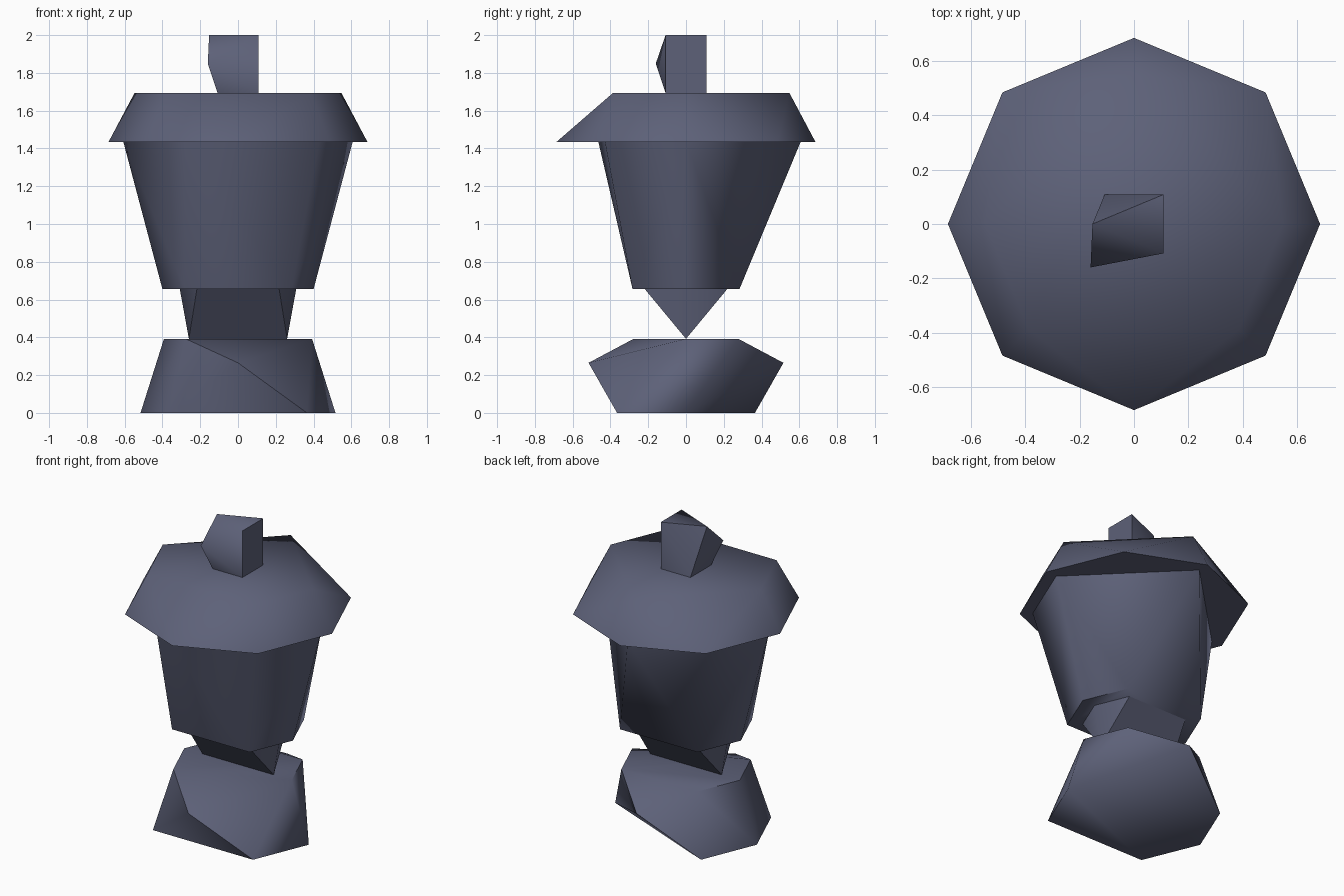
import bpy, bmesh, math

cube = bpy.data.objects.get("Cube")
if cube:
    bpy.data.objects.remove(cube, do_unlink=True)

# One slate blue colour for everything
slate = bpy.data.materials.new("slate_blue")
slate.use_nodes = True
colour = (0.11, 0.12, 0.19, 1)
slate.diffuse_color = colour
slate.node_tree.nodes["Principled BSDF"].inputs["Base Color"].default_value = colour

ALL = range(0, 360, 45)


def ring(radius, z, angles=ALL):
    """Chosen corners of an octagon at height z."""
    return [(radius * math.cos(math.radians(a)), radius * math.sin(math.radians(a)), z)
            for a in angles]


def faceted_part(name, points, smooth_angle):
    """Low-poly solid stretched over the given corners."""
    bm = bmesh.new()
    for p in points:
        bm.verts.new(p)
    bmesh.ops.convex_hull(bm, input=bm.verts[:])
    loose = [v for v in bm.verts if not v.link_faces]
    bmesh.ops.delete(bm, geom=loose, context='VERTS')
    bmesh.ops.dissolve_limit(bm, angle_limit=math.radians(0.5),
                             verts=bm.verts[:], edges=bm.edges[:])
    bmesh.ops.recalc_face_normals(bm, faces=bm.faces[:])
    mesh = bpy.data.meshes.new(name)
    bm.to_mesh(mesh)
    bm.free()
    mesh.materials.append(slate)
    obj = bpy.data.objects.new(name, mesh)
    bpy.context.collection.objects.link(obj)
    bpy.ops.object.select_all(action='DESELECT')
    obj.select_set(True)
    bpy.context.view_layer.objects.active = obj
    bpy.ops.object.shade_smooth_by_angle(angle=math.radians(smooth_angle))
    return obj


# Chipped foot with a peak at front and back
faceted_part("base",
             ring(0.516, 0, (0, 135, 180, 225, 315))
             + ring(0.516, 0.265, (90, 270))
             + ring(0.392, 0.392, (0, 45, 135, 180, 225)), 60)

# Wedge-shaped neck pinched to a line at the bottom
faceted_part("neck",
             ring(0.26, 0.392, (0, 180))
             + ring(0.308, 0.655, (0, 45, 135, 180, 225, 315)), 60)

# Flared body
faceted_part("body",
             ring(0.4, 0.655, (0, 45, 135, 180, 225, 315))
             + ring(0.607, 1.435, (0, 90, 180, 315))
             + [(-0.28, -0.464, 1.435)], 70)

# Overhanging lid with a sloped rim
faceted_part("lid",
             ring(0.685, 1.435)
             + ring(0.548, 1.693, (0, 90, 180, 225, 315)), 72)

# Small knob with one corner pushed out
faceted_part("knob",
             ring(0.153, 1.693, (45, 135, 225, 315))
             + ring(0.226, 1.85, (225,))
             + ring(0.153, 2.0, (45, 180, 315)), 60)
